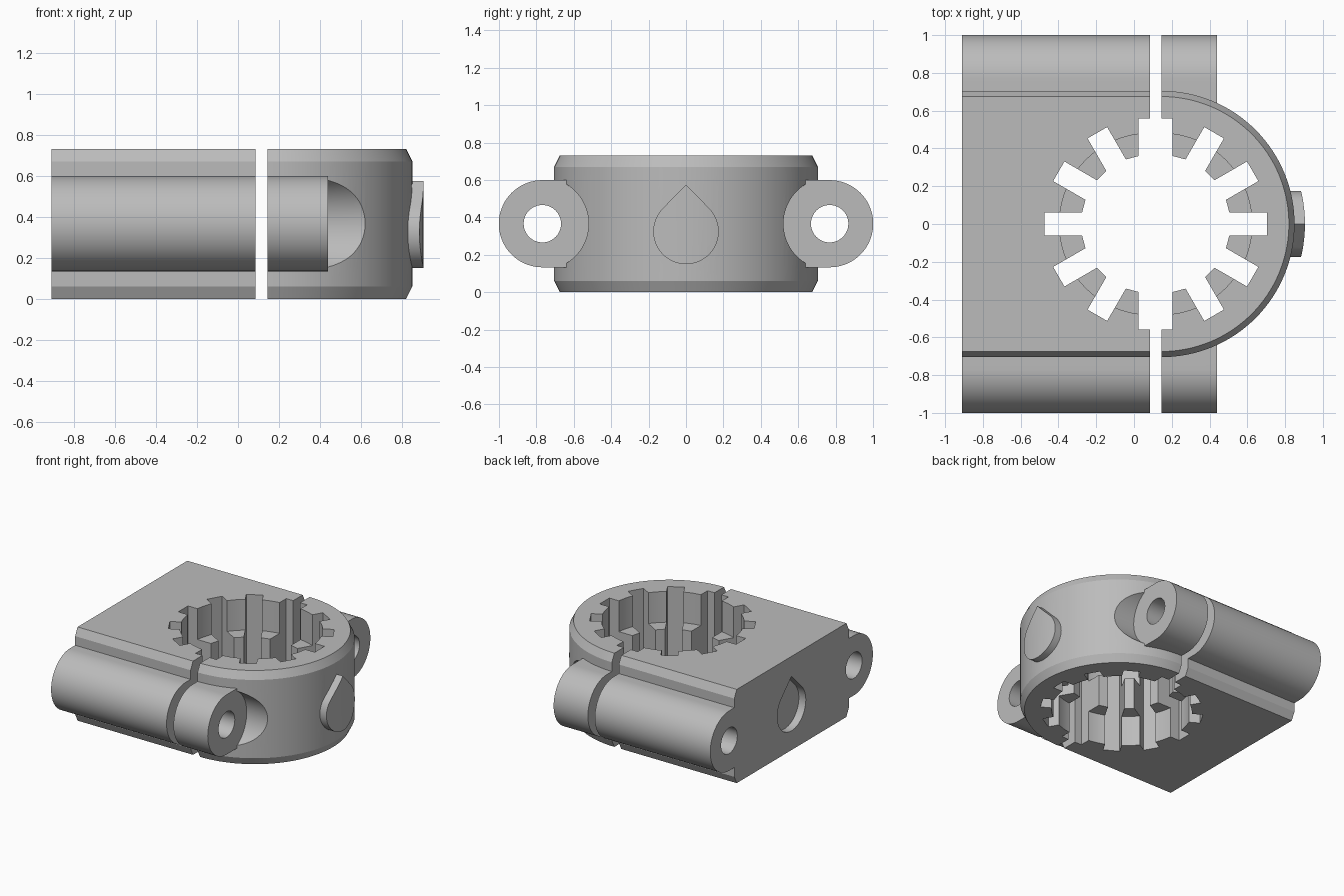
import bpy
import bmesh
from math import cos, sin, sqrt, pi, radians

cube = bpy.data.objects.get("Cube")
if cube:
    bpy.data.objects.remove(cube, do_unlink=True)

H = 0.73            # body height
R = 0.705           # body half width
LUG_Y, LUG_Z, LUG_R = 0.768, 0.366, 0.233
BACK, BASE_X, CAP_X, LUG_END = -0.91, 0.085, 0.145, 0.44

grey = bpy.data.materials.new("plain grey")
grey.use_nodes = True
grey.diffuse_color = (0.5, 0.5, 0.5, 1)
grey.node_tree.nodes["Principled BSDF"].inputs["Base Color"].default_value = (0.5, 0.5, 0.5, 1)


def arc(u, v, r, start=0, end=360, n=72):
    """Points on an arc; a full circle leaves out the repeated end point."""
    count = n if end - start == 360 else n + 1
    angles = [radians(start + (end - start) * i / n) for i in range(count)]
    return [(u + r * cos(a), v + r * sin(a)) for a in angles]


def loft(name, sections, axis):
    """Solid through stacked outlines, each given as (position, points)."""
    bm = bmesh.new()
    rings = []
    for pos, pts in sections:
        rings.append([bm.verts.new((pos, u, v) if axis == "x" else (u, v, pos))
                      for u, v in pts])
    for a, b in zip(rings, rings[1:]):
        for i in range(len(a)):
            j = (i + 1) % len(a)
            bm.faces.new((a[i], a[j], b[j], b[i]))
    bm.faces.new(rings[0])
    bm.faces.new(rings[-1])
    bmesh.ops.recalc_face_normals(bm, faces=bm.faces)
    mesh = bpy.data.meshes.new(name)
    bm.to_mesh(mesh)
    bm.free()
    obj = bpy.data.objects.new(name, mesh)
    bpy.context.collection.objects.link(obj)
    return obj


def prism(name, pts, lo, hi, axis):
    return loft(name, [(lo, pts), (hi, pts)], axis)


def combine(target, tool, operation):
    """Apply a boolean and remove the tool."""
    mod = target.modifiers.new("join", "BOOLEAN")
    mod.operation, mod.solver, mod.object = operation, "EXACT", tool
    bpy.context.view_layer.objects.active = target
    bpy.ops.object.modifier_apply(modifier=mod.name)
    bpy.data.objects.remove(tool, do_unlink=True)


def cut_splined_bore(body, x):
    """Twelve full-height slots, with teeth kept only in a middle band."""
    tip, root, half = 0.365, 0.558, 0.06
    inner = sqrt(tip * tip - half * half)
    outline = []
    for k in range(12):
        c, s = cos(k * pi / 6), sin(k * pi / 6)
        for u, v in ((inner, -half), (root, -half), (root, half), (inner, half)):
            outline.append((x + u * c - v * s, u * s + v * c))
    combine(body, prism("slots", outline, -0.1, H + 0.1, "z"), "DIFFERENCE")
    for lo, hi in ((-0.1, 0.24), (H - 0.24, H + 0.1)):
        combine(body, prism("counterbore", arc(x, 0, 0.48, n=96), lo, hi, "z"), "DIFFERENCE")


def add_lugs(body, lo, hi):
    """Round bolt lugs on both sides, each with a through hole."""
    for side in (-1, 1):
        pts = arc(LUG_Y, LUG_Z, LUG_R, -90, 90, 36)
        pts += [(0.62, LUG_Z + LUG_R), (0.62, LUG_Z - LUG_R)]
        pts = [(side * y, z) for y, z in pts]
        combine(body, prism("lug", pts, lo, hi, "x"), "UNION")
    for side in (-1, 1):
        hole = prism("bolt_hole", arc(side * LUG_Y, LUG_Z, 0.1, n=48), -1.1, 1.1, "x")
        combine(body, hole, "DIFFERENCE")


def finish(body):
    body.data.materials.clear()
    body.data.materials.append(grey)
    for poly in body.data.polygons:
        poly.material_index = 0
    bpy.ops.object.select_all(action="DESELECT")
    body.select_set(True)
    bpy.context.view_layer.objects.active = body
    bpy.ops.object.shade_smooth_by_angle(angle=radians(20))


# Teardrop outline shared by the raised mark and the recess
drop = arc(0, 0.325, 0.175, 135, 405, 54) + [(0, 0.575)]

# Square half with chamfered long edges
half_section = [(R - 0.03, 0), (R, 0.06), (R, H - 0.06), (R - 0.03, H)]
section = half_section + [(-y, z) for y, z in reversed(half_section)]
base = prism("clamp_base", section, BACK, BASE_X, "x")
cut_splined_bore(base, BASE_X)
add_lugs(base, BACK, BASE_X)
combine(base, prism("drop_recess", drop, BACK - 0.1, BACK + 0.06, "x"), "DIFFERENCE")
finish(base)

# Round half with chamfered rims
levels = ((0, R - 0.03), (0.06, R), (H - 0.06, R), (H, R - 0.03))
cap = loft("clamp_cap", [(z, arc(CAP_X, 0, r, -90, 90, 64)) for z, r in levels], "z")
cut_splined_bore(cap, CAP_X)
for side in (-1, 1):
    pocket = prism("bolt_pocket", arc(side * LUG_Y, LUG_Z, 0.247), LUG_END, 1.2, "x")
    combine(cap, pocket, "DIFFERENCE")
add_lugs(cap, CAP_X, LUG_END)

# Raised teardrop with a face that follows the round wall
mark = prism("drop_mark", drop, 0.78, 1.1, "x")
combine(mark, prism("mark_limit", arc(CAP_X, 0, 0.76, n=128), -0.1, H + 0.1, "z"), "INTERSECT")
combine(cap, mark, "UNION")
finish(cap)
